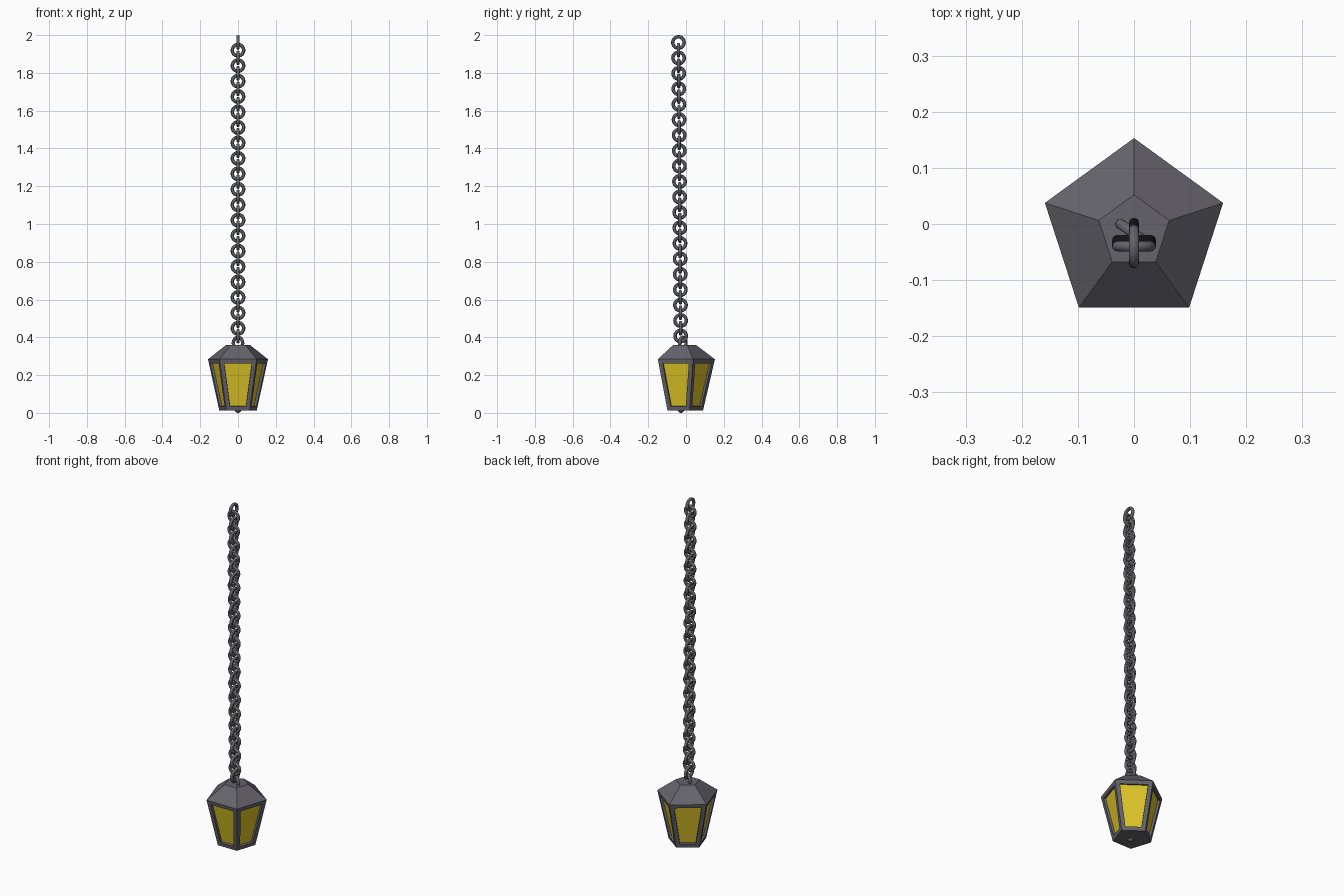
import bpy, bmesh
from math import radians, sin, cos, pi

if "Cube" in bpy.data.objects:
    bpy.data.objects.remove(bpy.data.objects["Cube"])

def material(name, rgb):
    m = bpy.data.materials.new(name)
    m.diffuse_color = (*rgb, 1)
    m.use_nodes = True
    m.node_tree.nodes["Principled BSDF"].inputs["Base Color"].default_value = m.diffuse_color
    return m

iron = material("dark_iron", (0.13, 0.125, 0.145))
yellow = material("yellow_glass", (0.72, 0.55, 0.02))
CY = -0.014          # lantern axis in y

def add_mesh(name, bm, mat):
    me = bpy.data.meshes.new(name)
    bm.to_mesh(me)
    bm.free()
    me.materials.append(mat)
    ob = bpy.data.objects.new(name, me)
    bpy.context.collection.objects.link(ob)
    return ob

# Lantern frame: five-sided shell from base, eave and roof rings
bm = bmesh.new()
rings = []
for r, z in [(0.104, 0.012), (0.167, 0.284), (0.066, 0.36)]:
    rings.append([bm.verts.new((r * sin(2 * pi * i / 5), CY + r * cos(2 * pi * i / 5), z))
                  for i in range(5)])
sides = []
for k in range(2):
    for i in range(5):
        j = (i + 1) % 5
        f = bm.faces.new((rings[k][i], rings[k][j], rings[k + 1][j], rings[k + 1][i]))
        if k == 0:
            sides.append(f)
bm.faces.new(rings[0])
bm.faces.new(rings[2])
bmesh.ops.recalc_face_normals(bm, faces=bm.faces)

# Window openings: inset the sides, then recess them
bmesh.ops.inset_individual(bm, faces=sides, thickness=0.022, use_even_offset=True)
bmesh.ops.inset_individual(bm, faces=sides, thickness=0.0005, depth=-0.013)
panes = [[v.co.copy() for v in f.verts] for f in sides]
bmesh.ops.delete(bm, geom=sides, context='FACES_ONLY')
add_mesh("lantern_frame", bm, iron)

# Glass panes fill the recessed openings
for i, corners in enumerate(panes):
    bm = bmesh.new()
    bm.faces.new([bm.verts.new(c) for c in corners])
    add_mesh(f"glass_pane_{i + 1}", bm, yellow)

# Small knob under the base
bpy.ops.mesh.primitive_uv_sphere_add(segments=16, ring_count=10, radius=0.017,
                                     location=(0, -0.027, 0.017))
knob = bpy.context.object
knob.name = "base_knob"
knob.data.materials.append(iron)
bpy.ops.object.shade_smooth_by_angle()

# Chain: one shared link mesh, alternating by a quarter turn
bpy.ops.mesh.primitive_torus_add(major_segments=32, minor_segments=12,
                                 major_radius=0.030, minor_radius=0.009)
link = bpy.context.object
link.data.materials.append(iron)
bpy.ops.object.shade_smooth_by_angle()
COUNT, PITCH = 39, 0.0409
for i in range(COUNT):
    ob = link if i == 0 else bpy.data.objects.new("link", link.data)
    if i:
        bpy.context.collection.objects.link(ob)
    ob.name = f"chain_link_{i + 1}"
    ob.location = (0, -0.040 + 0.012 * i / (COUNT - 1), 1.961 - i * PITCH)
    ob.rotation_euler = (radians(90), 0, radians(90 if i % 2 == 0 else 0))

# Roof loop: half-sunk, twisted ring that carries the chain
loop = bpy.data.objects.new("roof_loop", link.data)
bpy.context.collection.objects.link(loop)
loop.location = (0, -0.017, 0.370)
loop.rotation_euler = (radians(90), 0, radians(-35))
